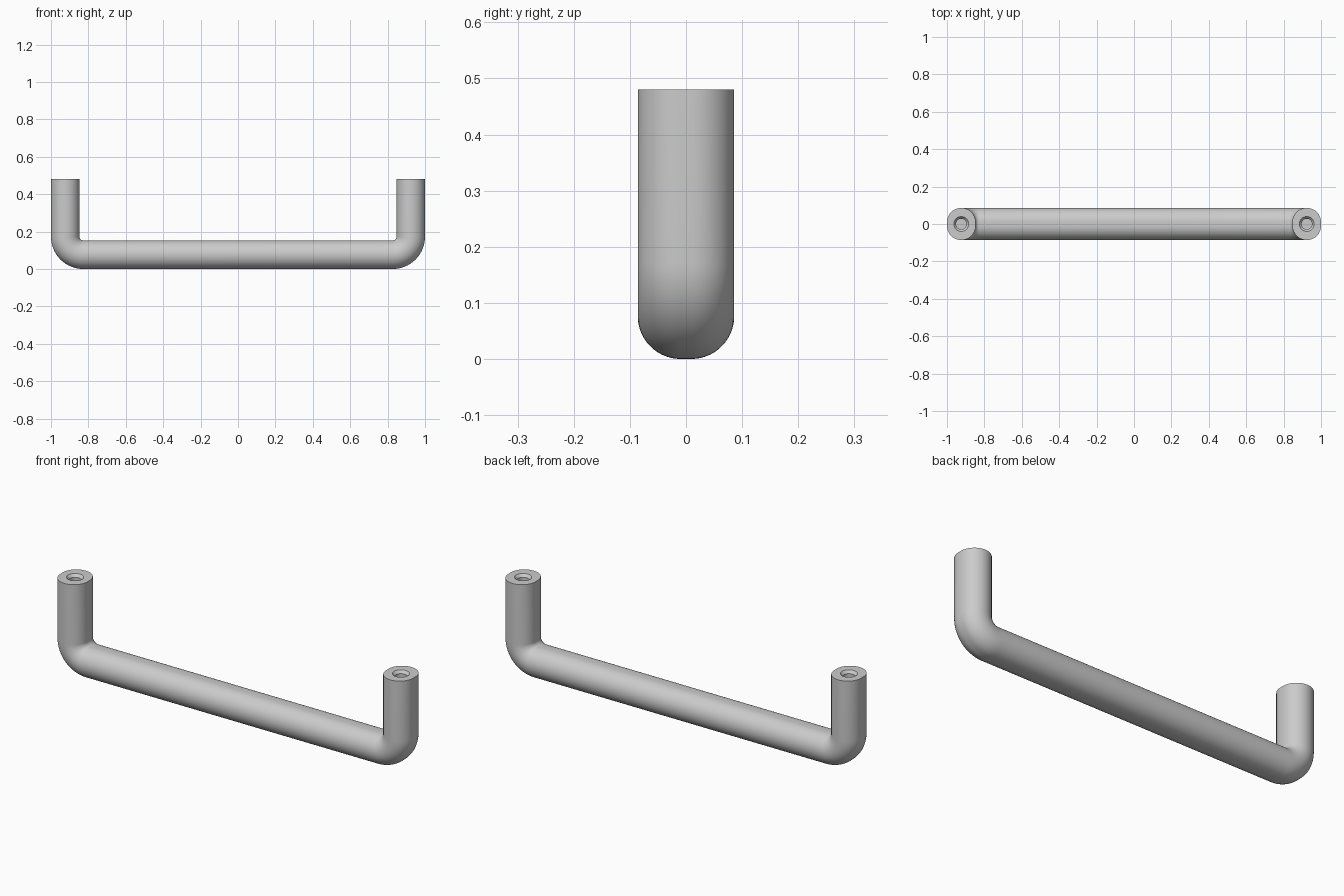
import bpy, bmesh, math

if "Cube" in bpy.data.objects:
    bpy.data.objects.remove(bpy.data.objects["Cube"])

N = 64            # sides of the bar section
H = 0.0765        # half thickness in the bend plane
FLAT = 0.0095     # half length of the flat that widens the section in y
R = 0.096         # centreline bend radius
TOP = 0.48        # leg height
BEND = 16         # steps per bend

bm = bmesh.new()


def section(x, z, ang, radius=H, flat=FLAT):
    """Ring of vertices at (x, z); ang is the outward direction of the bend."""
    ring = []
    for i in range(N):
        a = (i + 0.5) * 2 * math.pi / N
        u = radius * math.cos(a)
        v = radius * math.sin(a) + math.copysign(flat, math.sin(a))
        ring.append(bm.verts.new((x + u * math.cos(ang), v, z + u * math.sin(ang))))
    return ring


# Left half: screw hole floor, bore, countersink, rim, then leg and bend
leg_x = -1 + H
stations = [
    (leg_x, TOP - 0.16, math.pi, 0.028, 0),
    (leg_x, TOP - 0.014, math.pi, 0.028, 0),
    (leg_x, TOP, math.pi, 0.040, 0),
    (leg_x, TOP, math.pi, H, FLAT),
]
for k in range(BEND + 1):
    a = math.pi + k * math.pi / 2 / BEND
    stations.append((leg_x + R + R * math.cos(a), H + R + R * math.sin(a), a, H, FLAT))

# Mirrored right half continues the same sweep
stations += [(-x, z, 3 * math.pi - a, r, f) for x, z, a, r, f in reversed(stations)]

rings = [section(*s) for s in stations]
for r0, r1 in zip(rings, rings[1:]):
    for i in range(N):
        j = (i + 1) % N
        bm.faces.new((r0[i], r0[j], r1[j], r1[i]))
bm.faces.new(rings[0])
bm.faces.new(rings[-1])
bmesh.ops.recalc_face_normals(bm, faces=bm.faces)

mesh = bpy.data.meshes.new("bar_handle")
bm.to_mesh(mesh)
bm.free()
handle = bpy.data.objects.new("bar_handle", mesh)
bpy.context.collection.objects.link(handle)
bpy.context.view_layer.objects.active = handle
handle.select_set(True)
bpy.ops.object.shade_smooth_by_angle(angle=math.radians(30))
